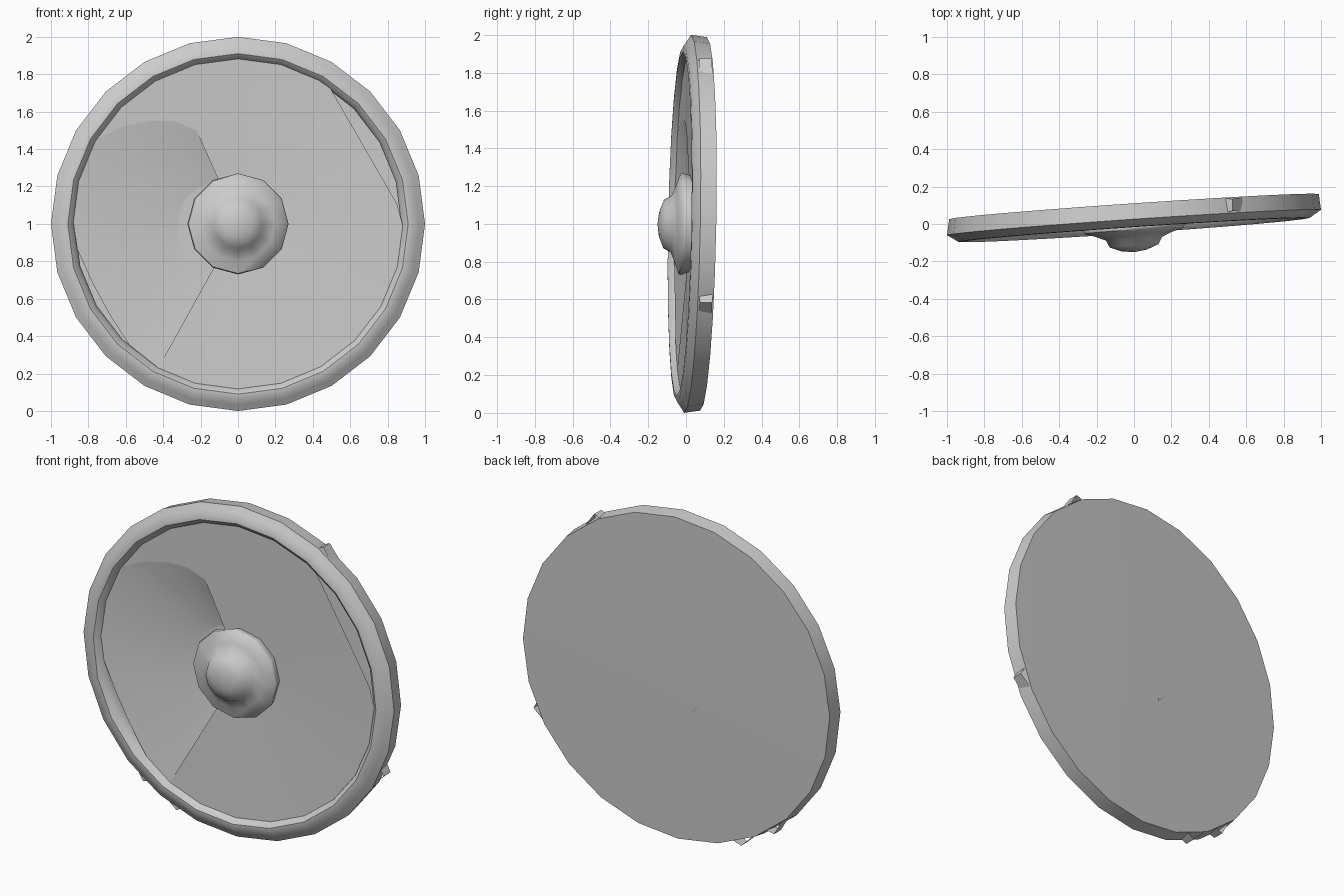
import bpy, bmesh, math

if "Cube" in bpy.data.objects:
    bpy.data.objects.remove(bpy.data.objects["Cube"])

SEG = 24
grey = bpy.data.materials.new("worn_grey")
grey.diffuse_color = (0.6, 0.6, 0.6, 1)
grey.use_nodes = True
grey.node_tree.nodes["Principled BSDF"].inputs["Base Color"].default_value = grey.diffuse_color


def place(r, deg, d):
    """Polar point on the tilted shield plane; d is depth towards the back."""
    a = math.radians(deg)
    x, z = r * math.cos(a), r * math.sin(a)
    return (x, 0.033 + 0.068 * x + 0.018 * z + d, 1 + z)


def build(name, verts, faces, angle=35):
    me = bpy.data.meshes.new(name)
    me.from_pydata(verts, [], faces)
    bm = bmesh.new()
    bm.from_mesh(me)
    bmesh.ops.remove_doubles(bm, verts=bm.verts, dist=0.0005)
    bm.to_mesh(me)
    bm.free()
    me.materials.append(grey)
    ob = bpy.data.objects.new(name, me)
    bpy.context.collection.objects.link(ob)
    bpy.ops.object.select_all(action='DESELECT')
    ob.select_set(True)
    bpy.context.view_layer.objects.active = ob
    bpy.ops.object.shade_smooth_by_angle(angle=math.radians(angle))
    return ob


def sheet(name, rows, angle=35):
    """Quads between equally long rows of points."""
    n = len(rows[0])
    verts = [p for row in rows for p in row]
    faces = [(i * n + j, i * n + j + 1, (i + 1) * n + j + 1, (i + 1) * n + j)
             for i in range(len(rows) - 1) for j in range(n - 1)]
    return build(name, verts, faces, angle)


def lathe(name, profile, seg, angle=35):
    step = 360 / seg
    return sheet(name, [[place(r, k * step, d) for r, d in profile]
                        for k in range(seg + 1)], angle)


# rolled rim with its outer band
lathe("rim", [(0.875, 0.05), (0.873, -0.01), (0.885, -0.045), (0.91, -0.066),
              (0.94, -0.064), (0.968, -0.045), (1.0, -0.025), (0.988, 0.06)], SEG, 40)

# closed back plate, very slightly domed
lathe("back_plate", [(0.988, 0.06), (0.7, 0.064), (0.35, 0.067), (0, 0.068)], SEG)

# inner backing seen past the trimmed edge of the dish
lathe("inner_backing", [(0, 0.05), (0.45, 0.045), (0.89, 0.04)][::-1], SEG)

# hollow in the left of the dish, spanning these angles
A0, A1 = 114, 241
hollow_edge = [(114, 0.55), (122, 0.65), (130, 0.72), (140, 0.81), (150, 0.89),
               (163, 0.89), (176, 0.89), (189, 0.87), (202, 0.84), (215, 0.84),
               (228, 0.87), (241, 0.88)]


def front(r):
    return -0.012 - 0.025 * (r - 0.2) / 0.7


def outer(deg):
    """Dish edge radius, cut straight across the upper right."""
    off = abs(deg - 30)
    return 0.79 / math.cos(math.radians(off)) if off < 28 else 0.89


def dish_row(deg, r0):
    r1 = max(outer(deg), r0)
    rs = [r0 + (r1 - r0) * t for t in (1, 0.66, 0.33, 0)]
    return [place(r, deg, front(r)) for r in rs]


# main dish around the boss, and the strip outside the hollow
angles = [A1 - 360 + (A0 - A1 + 360) * k / 24 for k in range(25)]
sheet("dish", [dish_row(a, 0.2) for a in angles])
sheet("dish_upper_left", [dish_row(a, r) for a, r in hollow_edge if a <= 150])

# hollow: a shallow cone sinking from its edge towards the boss and bottom
rows = []
for a, r in hollow_edge:
    low = (a - A0) / (A1 - A0)
    deep = 0.058 + 0.012 * low
    row = []
    for t in (1, 0.66, 0.33, 0):
        rr = 0.2 + (r - 0.2) * t
        d = deep + (front(r) - deep) * t
        row.append(place(rr, a, d))
    rows.append(row)
sheet("hollow", rows)

# walls joining the hollow to the dish
for name, a, r in (("hollow_wall_top", A0, 0.55), ("hollow_wall_bottom", A1, 0.88)):
    low = (a - A0) / (A1 - A0)
    sheet(name, [[place(0.2, a, front(0.2)), place(r, a, front(r))],
                 [place(0.2, a, 0.058 + 0.012 * low), place(r, a, front(r) + 0.001)]])

# central boss: brim, then a stepped knob
lathe("boss", [(0.23, 0.055), (0.27, -0.055), (0.265, -0.068), (0.2, -0.09),
               (0.15, -0.112), (0.13, -0.15), (0.07, -0.174), (0, -0.184)], 12, 50)

# bent edge flaps where the band has come loose
for i, (a, w) in enumerate(((59, 5), (336, 5), (233, 5), (247, 6))):
    sheet("loose_flap_%d" % (i + 1),
          [[place(0.985, a - w, -0.02), place(0.985, a - w, 0.055)],
           [place(1.02, a, -0.015), place(1.02, a, 0.05)],
           [place(0.98, a + w / 3, -0.02), place(0.98, a + w / 3, 0.055)]])
